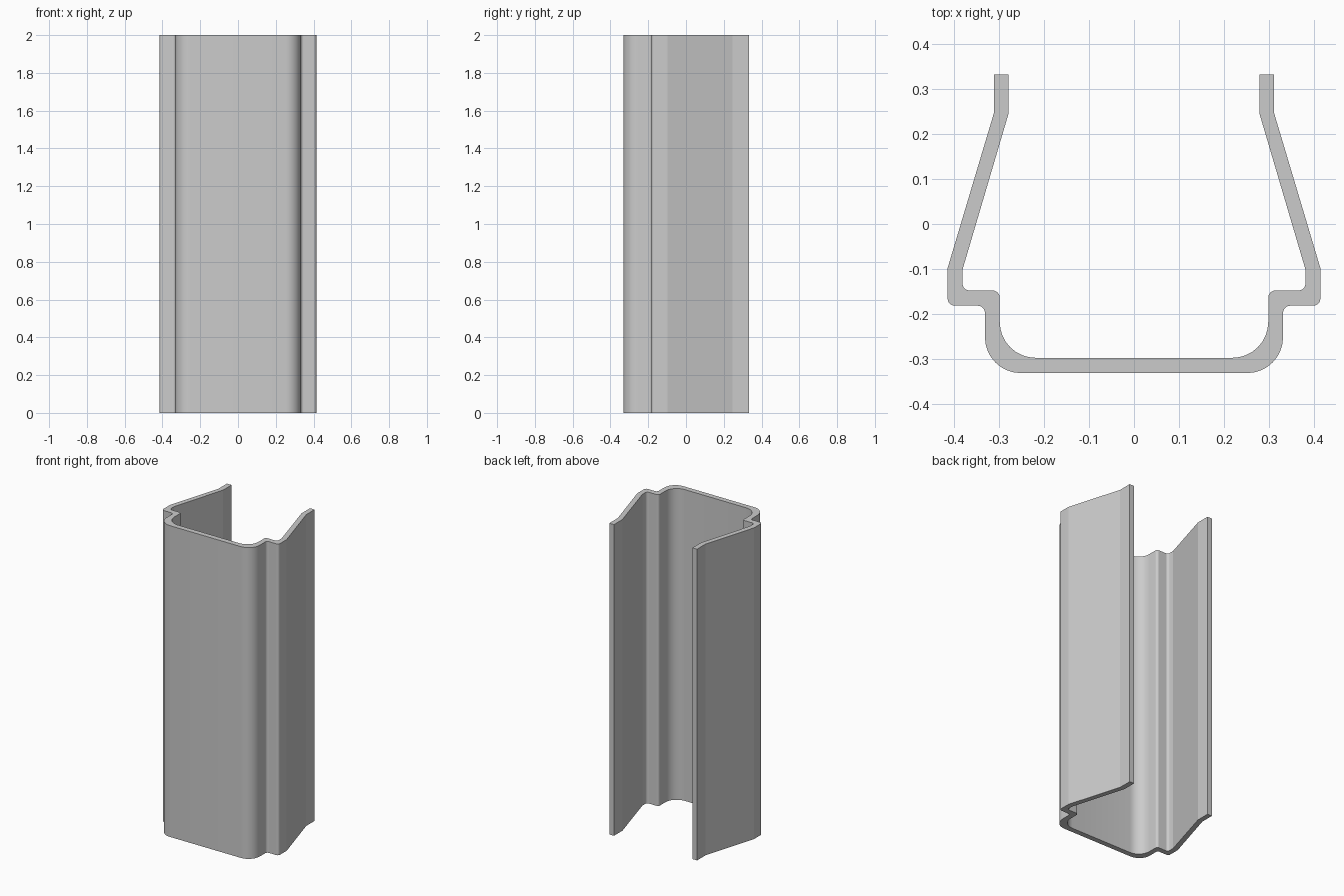
import bpy
import bmesh
from math import radians, sin, cos, pi
from mathutils import Vector

if "Cube" in bpy.data.objects:
    bpy.data.objects.remove(bpy.data.objects["Cube"], do_unlink=True)

HEIGHT = 2.0
BIG, SMALL = 0.08, 0.016    # bend radii
STEPS = 8

# Half section of the bent sheet: (x, y, corner radius), outer skin then inner skin
HALF = [
    (0.332, -0.332, BIG), (0.332, -0.182, SMALL), (0.415, -0.182, SMALL),
    (0.415, -0.098, 0), (0.312, 0.247, 0), (0.312, 0.333, 0),
    (0.279, 0.333, 0), (0.279, 0.247, 0), (0.382, -0.102, 0),
    (0.382, -0.148, SMALL), (0.299, -0.148, SMALL), (0.299, -0.298, BIG),
]


def rounded(before, corner, after, radius):
    """Points of a quarter circle that replaces a square corner."""
    if radius == 0:
        return [corner]
    a = (before - corner).normalized() * radius
    b = (after - corner).normalized() * radius
    centre = corner + a + b
    angles = [pi / 2 * i / STEPS for i in range(STEPS + 1)]
    return [centre - b * cos(t) - a * sin(t) for t in angles]


# Round the half section, then mirror it to close the loop
points = [Vector((x, y)) for x, y, r in HALF]
path = [Vector((0, points[0].y))] + points + [Vector((0, points[-1].y))]
right_side = []
for i, (x, y, r) in enumerate(HALF):
    right_side += rounded(path[i], path[i + 1], path[i + 2], r)
left_side = [Vector((-p.x, p.y)) for p in reversed(right_side)]
outline = right_side + left_side

# Extrude the section to full height
bm = bmesh.new()
base = bm.faces.new([bm.verts.new((p.x, p.y, 0)) for p in outline])
result = bmesh.ops.extrude_face_region(bm, geom=[base], use_keep_orig=True)
top_verts = [g for g in result["geom"] if isinstance(g, bmesh.types.BMVert)]
bmesh.ops.translate(bm, verts=top_verts, vec=(0, 0, HEIGHT))
bmesh.ops.recalc_face_normals(bm, faces=bm.faces)
mesh = bpy.data.meshes.new("channel_profile")
bm.to_mesh(mesh)
bm.free()

channel = bpy.data.objects.new("channel_profile", mesh)
bpy.context.collection.objects.link(channel)

# Plain grey metal
grey = bpy.data.materials.new("plain_grey")
grey.use_nodes = True
colour = (0.6, 0.6, 0.6, 1)
grey.diffuse_color = colour
grey.node_tree.nodes["Principled BSDF"].inputs["Base Color"].default_value = colour
mesh.materials.append(grey)

# Smooth bends, crisp folds and ends
bpy.ops.object.select_all(action="DESELECT")
channel.select_set(True)
bpy.context.view_layer.objects.active = channel
bpy.ops.object.shade_smooth_by_angle(angle=radians(14))
